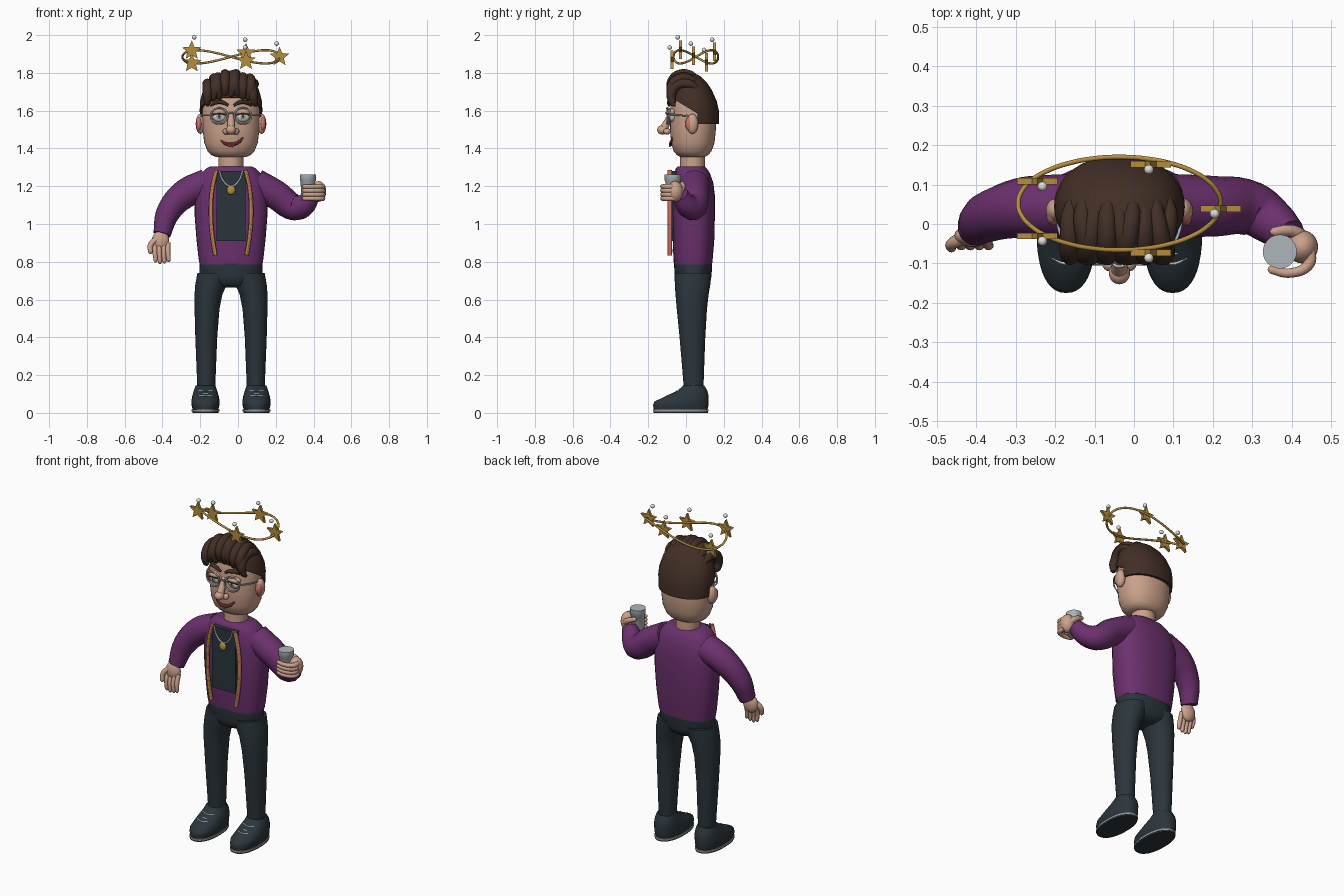
import bpy, bmesh
from math import sin, cos, pi, copysign
from mathutils import Vector

if "Cube" in bpy.data.objects:
    bpy.data.objects.remove(bpy.data.objects["Cube"], do_unlink=True)


def material(name, r, g, b):
    m = bpy.data.materials.new(name)
    m.use_nodes = True
    m.diffuse_color = (r, g, b, 1)
    m.node_tree.nodes["Principled BSDF"].inputs["Base Color"].default_value = (r, g, b, 1)
    return m


PURPLE = material("purple cloth", .15, .03, .155)
DARK = material("charcoal cloth", .024, .036, .045)
SKIN = material("skin", .6, .36, .26)
HAIR = material("brown hair", .055, .028, .019)
GOLD = material("gold", .46, .27, .05)
STEEL = material("pale steel", .42, .47, .5)
PINK = material("salmon pink", .6, .17, .14)
WHITE = material("white", .75, .75, .74)
SOLE = material("sole grey", .3, .31, .33)
MOUTH = material("mouth red", .12, .02, .02)
CX = -.037   # body centre line


def finish(ob, name, mat):
    ob.name = name
    ob.data.materials.clear()
    ob.data.materials.append(mat)
    bpy.ops.object.select_all(action='DESELECT')
    bpy.context.view_layer.objects.active = ob
    ob.select_set(True)
    bpy.ops.object.shade_smooth_by_angle(angle=.8)
    return ob


def from_bmesh(bm, name, mat):
    bmesh.ops.recalc_face_normals(bm, faces=bm.faces[:])
    me = bpy.data.meshes.new(name)
    bm.to_mesh(me)
    bm.free()
    ob = bpy.data.objects.new(name, me)
    bpy.context.collection.objects.link(ob)
    return finish(ob, name, mat)


def ball(name, loc, size, mat):
    bpy.ops.mesh.primitive_uv_sphere_add(segments=24, ring_count=14, radius=1, location=loc)
    ob = bpy.context.object
    ob.scale = size if isinstance(size, tuple) else (size,) * 3
    return finish(ob, name, mat)


def loft(name, x, rings, mat, power=2.0, cut=None, n=40):
    """Stack of rounded rings (z, x offset, y centre, x radius, y radius), optionally cut by a plane."""
    bm = bmesh.new()
    loops = []
    for z, dx, cy, rx, ry in rings:
        loop = []
        for i in range(n):
            c, s = cos(2 * pi * i / n), sin(2 * pi * i / n)
            px = copysign(abs(c) ** (2 / power), c)
            py = copysign(abs(s) ** (2 / power), s)
            loop.append(bm.verts.new((x + dx + rx * px, cy + ry * py, z)))
        loops.append(loop)
    for a, b in zip(loops, loops[1:]):
        for i in range(n):
            bm.faces.new((a[i], a[(i + 1) % n], b[(i + 1) % n], b[i]))
    bm.faces.new(loops[0][::-1])
    bm.faces.new(loops[-1])
    if cut:
        bmesh.ops.bisect_plane(bm, geom=bm.verts[:] + bm.edges[:] + bm.faces[:],
                               plane_co=cut[0], plane_no=cut[1], clear_inner=True)
        bmesh.ops.holes_fill(bm, edges=[e for e in bm.edges if e.is_boundary], sides=0)
    return from_bmesh(bm, name, mat)


def tube(name, pts, radii, mat, closed=False, res=6):
    """Smooth tube through points; radii is one number or one per point."""
    cu = bpy.data.curves.new(name, 'CURVE')
    cu.dimensions = '3D'
    cu.bevel_depth, cu.bevel_resolution = 1, 4
    cu.use_fill_caps, cu.resolution_u = True, res
    sp = cu.splines.new('BEZIER')
    sp.bezier_points.add(len(pts) - 1)
    sp.use_cyclic_u = closed
    for i, (bp, p) in enumerate(zip(sp.bezier_points, pts)):
        bp.co = p
        bp.handle_left_type = bp.handle_right_type = 'AUTO'
        bp.radius = radii[i] if isinstance(radii, tuple) else radii
    ob = bpy.data.objects.new(name, cu)
    bpy.context.collection.objects.link(ob)
    bpy.ops.object.select_all(action='DESELECT')
    bpy.context.view_layer.objects.active = ob
    ob.select_set(True)
    bpy.ops.object.convert(target='MESH')
    return finish(bpy.context.object, name, mat)


# Jacket body, shirt front, neck
loft("jacket_body", CX, [(.785, 0, .038, .166, .1), (.82, 0, .038, .172, .104), (.92, 0, .04, .183, .11),
     (1.05, 0, .04, .193, .113), (1.15, 0, .04, .192, .113), (1.22, 0, .038, .18, .106),
     (1.27, 0, .033, .155, .093), (1.295, 0, .028, .13, .082), (1.305, 0, .028, .11, .07)], PURPLE, 2.5)
bpy.ops.mesh.primitive_cube_add(size=1, location=(CX, -.06, 1.095))
bpy.context.object.scale = (.156, .044, .37)
finish(bpy.context.object, "shirt_front", DARK)
loft("neck", CX, [(1.27, 0, .035, .066, .066), (1.4, 0, .035, .066, .066)], SKIN)

# Jacket zip edges, chain and pendant
for s, side in ((-1, "right"), (1, "left")):
    path = [(.078, 1.285), (.1, 1.18), (.107, 1.05), (.098, .93), (.083, .835)]
    tube(side + "_zip_tape", [(CX + s * x, -.084, z) for x, z in path], .011, PINK)
    tube(side + "_zip", [(CX + s * (x - .003), -.092, z) for x, z in path], .006, GOLD)
tube("chain", [(CX + x, -.088, z) for x, z in
     ((-.062, 1.285), (-.045, 1.235), (0, 1.2), (.045, 1.235), (.062, 1.285))], .005, STEEL)
ball("pendant", (CX, -.093, 1.18), (.023, .012, .025), GOLD)

# Sleeves
tube("right_sleeve", [(-.16, .045, 1.212), (-.28, .042, 1.16), (-.37, .018, 1.06), (-.403, -.01, .945)],
     (.082, .077, .064, .047), PURPLE)
tube("left_sleeve", [(.09, .045, 1.212), (.2, .045, 1.155), (.3, .038, 1.088), (.35, .005, 1.1),
     (.395, -.03, 1.155)], (.082, .077, .07, .06, .044), PURPLE)

# Open right hand
ball("right_palm", (-.41, -.03, .91), (.046, .028, .055), SKIN)
for i in range(4):
    x = -.44 + i * .023
    drop = .785 + .008 * abs(i - 1.3)
    tube("right_finger", [(x, -.035, .9), (x, -.052, .85), (x + .004, -.055, drop + .01), (x + .004, -.055, drop)],
         (.013, .013, .011, .004), SKIN)
tube("right_thumb", [(-.43, -.035, .92), (-.462, -.05, .89), (-.463, -.06, .85), (-.462, -.06, .842)],
     (.018, .015, .012, .005), SKIN)

# Left hand holding a tumbler
loft("tumbler", .37, [(1.125, 0, -.07, .034, .034), (1.225, 0, -.07, .039, .039), (1.23, 0, -.07, .043, .043),
     (1.262, 0, -.07, .043, .043)], STEEL)
ball("left_palm", (.427, -.058, 1.172), (.04, .042, .055), SKIN)
for i in range(4):
    z = 1.135 + i * .021
    tube("left_finger", [(.445, -.06, z), (.445, -.1, z), (.4, -.124, z), (.348, -.115, z), (.34, -.112, z)],
         (.014, .014, .012, .011, .004), SKIN)
tube("left_thumb", [(.43, -.035, 1.17), (.4, -.018, 1.195), (.355, -.02, 1.215), (.345, -.022, 1.218)],
     (.019, .016, .012, .004), SKIN)

# Trousers and shoes
loft("trouser_hips", CX, [(.665, 0, .035, .05, .06), (.685, 0, .036, .12, .088), (.72, 0, .037, .168, .098),
     (.8, 0, .038, .165, .101)], DARK, 2.3)
for s, side in ((-1, "right"), (1, "left")):
    loft(side + "_trouser_leg", CX, [(z, s * o, y, rx, ry) for z, o, y, rx, ry in (
         (.1, .131, .04, .046, .05), (.15, .131, .04, .048, .053), (.4, .131, .034, .058, .068),
         (.55, .127, .031, .066, .08), (.63, .119, .032, .074, .088), (.68, .105, .035, .084, .094),
         (.74, .09, .037, .088, .098))], DARK)
    x = CX + s * .135
    loft(side + "_shoe", x, [(.018, 0, -.028, .068, .142), (.04, 0, -.028, .074, .147),
         (.06, 0, -.024, .075, .143), (.09, 0, .008, .07, .112), (.12, 0, .035, .061, .077),
         (.145, 0, .041, .052, .055)], DARK, 2.3)
    loft(side + "_sole_rim", x, [(.008, 0, -.028, .073, .147), (.018, 0, -.028, .073, .147)], SOLE, 2.3)
    loft(side + "_sole", x, [(0, 0, -.028, .07, .145), (.008, 0, -.028, .07, .145)], DARK, 2.3)
    for y, z in ((-.05, .115), (-.075, .1), (-.1, .09)):
        tube(side + "_lace", [(x - .035, y + .014, z), (x, y, z + .001), (x + .035, y + .014, z)], .0035, WHITE)

# Head and ears
loft("head", CX, [(1.355, 0, .035, .08, .065), (1.365, 0, .035, .105, .083), (1.385, 0, .035, .124, .1),
     (1.43, 0, .036, .142, .115), (1.5, 0, .037, .15, .121), (1.6, 0, .038, .153, .122),
     (1.68, 0, .035, .14, .11), (1.73, 0, .03, .11, .085)], SKIN, 2.2)
for s, side in ((-1, "right"), (1, "left")):
    ball(side + "_ear", (CX + s * .162, .034, 1.53), (.025, .031, .053), SKIN)
    ball(side + "_inner_ear", (CX + s * .169, .02, 1.53), (.016, .024, .037), PINK)

# Hair cap: back half plus a crown above a sloping hairline
cap = [(1.53, 0, .044, .162, .131), (1.6, 0, .044, .166, .13), (1.65, 0, .04, .164, .123),
       (1.71, 0, .03, .148, .106), (1.75, 0, .02, .125, .09), (1.78, 0, .01, .09, .07), (1.8, 0, .005, .04, .035)]
loft("back_hair", CX, cap, HAIR, 2.1, cut=((0, .06, 1.6), (0, 1, 0)))
loft("crown_hair", CX, cap, HAIR, 2.1, cut=((0, .06, 1.585), (0, .52, .85)))

# Swept quiff locks
for i in range(9):
    t = (i - 4) / 4
    x = CX + t * .125
    top = 1.785 - .045 * t * t + .008 * (i % 2)
    lean = .012 * sin(i * 2.1)
    tube("quiff_lock", [(x * .9, .08, top - .045), (x, .02, top), (x + lean, -.045, top - .005),
         (x + lean, -.078, top - .05), (x, -.07, top - .1), (x - lean, -.06, top - .115)],
         (.012, .023, .027, .026, .018, .006), HAIR)

# Eyes, round spectacles and brows
for s, side in ((-1, "right"), (1, "left")):
    x = CX + s * .063
    ball(side + "_eye", (x, -.072, 1.572), (.037, .024, .032), WHITE)
    ball(side + "_iris", (x, -.091, 1.57), (.014, .008, .015), STEEL)
    ball(side + "_pupil", (x, -.096, 1.57), (.007, .005, .008), DARK)
    ball(side + "_eyelid", (x, -.074, 1.592), (.041, .028, .02), SKIN)
    tube(side + "_lash", [(x - .035, -.09, 1.577), (x, -.102, 1.584), (x + .035, -.09, 1.577)], .003, HAIR)
    tube(side + "_lens_frame", [(x + .045 * cos(a * pi / 6), -.1 + .012 * (cos(a * pi / 6) * s > .5),
         1.572 + .042 * sin(a * pi / 6)) for a in range(12)], .0045, STEEL, closed=True, res=4)
    tube(side + "_spectacle_arm", [(x + s * .046, -.088, 1.575), (CX + s * .148, -.03, 1.575),
         (CX + s * .16, .03, 1.57)], .004, STEEL)
    tube(side + "_brow", [(CX + s * .014, -.09, 1.628), (CX + s * .05, -.09, 1.645), (CX + s * .085, -.075, 1.642),
         (CX + s * .108, -.058, 1.625)], (.007, .011, .011, .004), HAIR)
    ball(side + "_nostril", (CX + s * .024, -.1, 1.49), (.02, .02, .017), SKIN)
tube("spectacle_bridge", [(CX - .02, -.1, 1.58), (CX, -.108, 1.588), (CX + .02, -.1, 1.58)], .004, STEEL)

# Nose and crooked smile
tube("nose_bridge", [(CX, -.075, 1.59), (CX, -.094, 1.55), (CX, -.118, 1.505)], (.014, .018, .022), SKIN)
ball("nose_tip", (CX, -.124, 1.498), (.027, .029, .025), SKIN)
smile = [(-.055, -.073, 1.442), (-.03, -.079, 1.426), (.01, -.081, 1.422), (.045, -.077, 1.437), (.063, -.07, 1.458)]
tube("mouth", [(CX + x, y, z) for x, y, z in smile], (.004, .008, .01, .008, .004), MOUTH)
tube("lower_lip", [(CX + x * .6, y - .004, z - .009) for x, y, z in smile[1:4]], .005, PINK)

# Wavy halo with five stars and beads
def halo(a, k=1.0):
    return Vector((CX + .257 * k * cos(a), .052 + .118 * sin(a), 1.885 + .035 * sin(2 * a)))


tube("halo_ring", [halo(2 * pi * i / 24) for i in range(24)], .006, GOLD, closed=True)
for k in range(5):
    a = 2 * pi * k / 5
    c = halo(a) + Vector((0, -.013, 0))
    bm = bmesh.new()
    rim = []
    for i in range(10):
        r, b = (.054, .024)[i % 2], pi / 2 + pi * i / 5
        rim.append(bm.verts.new(c + Vector((r * cos(b), -.008, r * sin(b)))))
    face = bm.faces.new(rim)
    out = bmesh.ops.extrude_face_region(bm, geom=[face])
    bmesh.ops.translate(bm, vec=(0, .016, 0), verts=[v for v in out["geom"] if isinstance(v, bmesh.types.BMVert)])
    from_bmesh(bm, "halo_star", GOLD)
    ball("halo_bead", halo(a, .94) + Vector((0, -.026, .07)), .012, WHITE)
